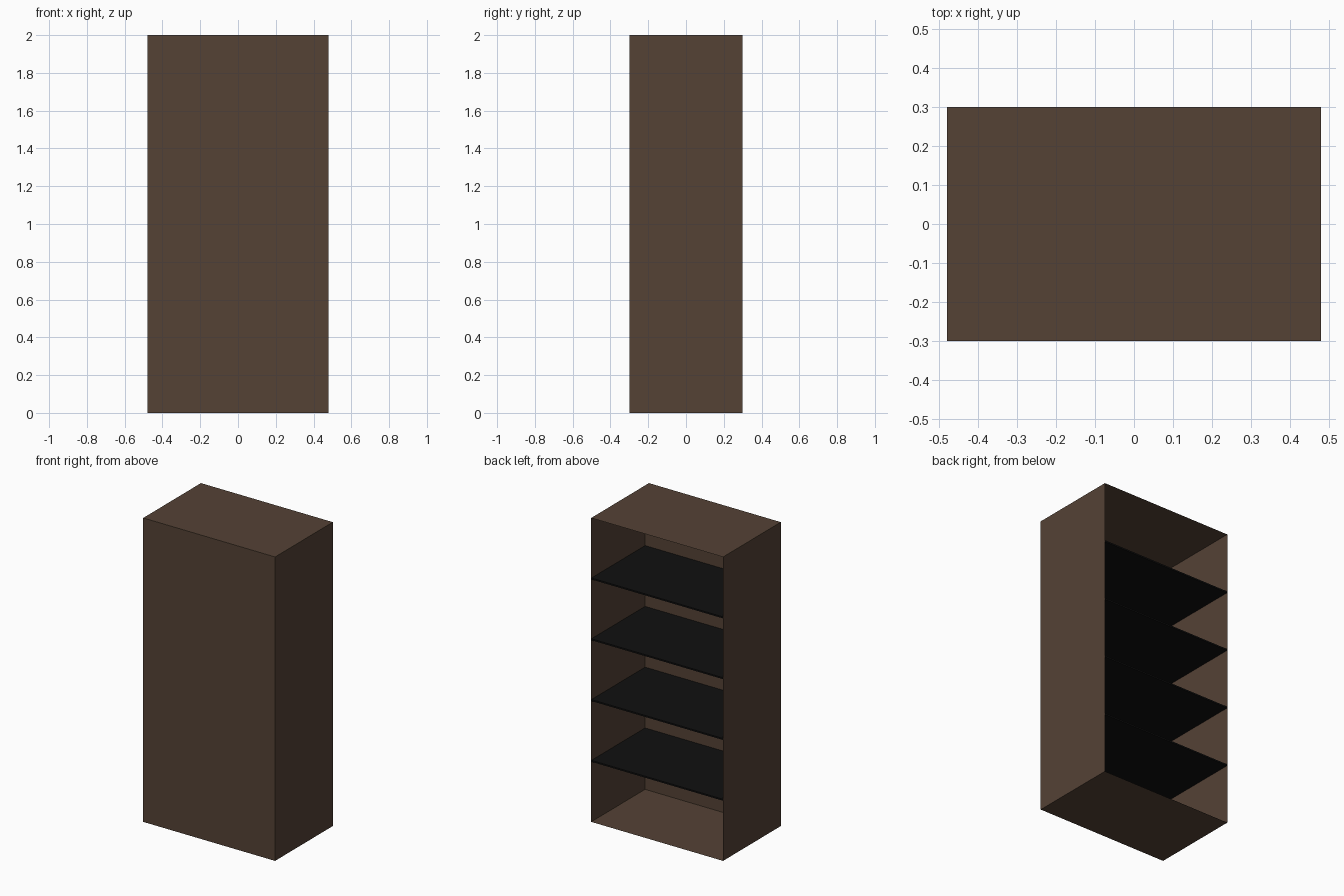
import bpy
import bmesh

cube = bpy.data.objects.get("Cube")
if cube:
    bpy.data.objects.remove(cube, do_unlink=True)

WIDTH, DEPTH, HEIGHT = 0.96, 0.60, 2.0
LINING_Y = -0.26      # inner face of the thick front panel
SHELF_THICK = 0.01


def material(name, rgb):
    mat = bpy.data.materials.new(name)
    mat.use_nodes = True
    color = (*rgb, 1.0)
    mat.diffuse_color = color
    bsdf = mat.node_tree.nodes["Principled BSDF"]
    bsdf.inputs["Base Color"].default_value = color
    bsdf.inputs["Roughness"].default_value = 0.8
    return mat


def box(name, low, high, mat, keep=None):
    """Box between two corners; keep is an optional rule on face normals."""
    bm = bmesh.new()
    bmesh.ops.create_cube(bm, size=1.0)
    for v in bm.verts:
        for i in range(3):
            v.co[i] = high[i] if v.co[i] > 0 else low[i]
    bm.normal_update()
    if keep:
        drop = [f for f in bm.faces if not keep(f.normal)]
        bmesh.ops.delete(bm, geom=drop, context='FACES')
    mesh = bpy.data.meshes.new(name)
    bm.to_mesh(mesh)
    bm.free()
    mesh.materials.append(mat)
    obj = bpy.data.objects.new(name, mesh)
    bpy.context.collection.objects.link(obj)
    return obj


brown = material("dark_brown_wood", (0.089, 0.054, 0.036))
black = material("black_shelf", (0.005, 0.005, 0.005))

hx, hy = WIDTH / 2, DEPTH / 2

# Thin-walled case, open at the back
box("case", (-hx, -hy, 0), (hx, hy, HEIGHT), brown,
    keep=lambda n: n.y < 0.5)

# Inner face of the front panel
box("front_panel_lining", (-hx, -hy, 0), (hx, LINING_Y, HEIGHT), brown,
    keep=lambda n: n.y > 0.5)

# Four evenly spaced shelves, just clear of the case walls
gap = 0.001
for i in range(1, 5):
    z = HEIGHT * i / 5
    box(f"shelf_{i}",
        (-hx + gap, LINING_Y + gap, z - SHELF_THICK / 2),
        (hx - gap, hy - gap, z + SHELF_THICK / 2), black)
